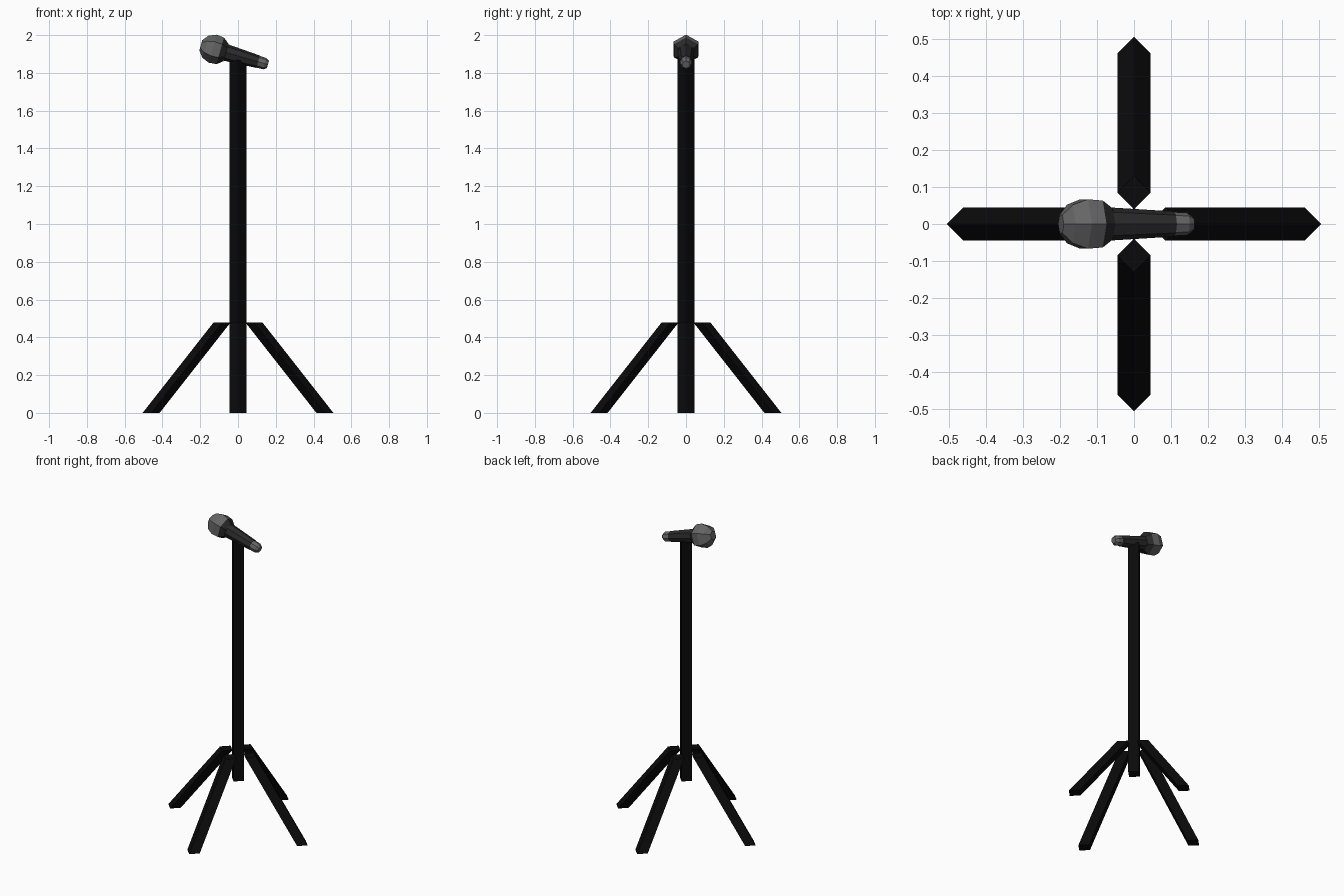
import bpy, bmesh, math
from mathutils import Vector

if "Cube" in bpy.data.objects:
    bpy.data.objects.remove(bpy.data.objects["Cube"])


def material(name, value):
    m = bpy.data.materials.new(name)
    m.diffuse_color = (value, value, value, 1)
    m.use_nodes = True
    m.node_tree.nodes["Principled BSDF"].inputs["Base Color"].default_value = m.diffuse_color
    return m


BLACK = material("stand black", 0.003)
DARK = material("handle dark grey", 0.023)
GREY = material("grille grey", 0.13)


def loft(name, rings, mat):
    """Skin a list of equal-length point rings and cap both ends."""
    bm = bmesh.new()
    loops = [[bm.verts.new(p) for p in ring] for ring in rings]
    n = len(loops[0])
    for a, b in zip(loops, loops[1:]):
        for i in range(n):
            j = (i + 1) % n
            bm.faces.new((a[i], a[j], b[j], b[i]))
    bm.faces.new(loops[0][::-1])
    bm.faces.new(loops[-1])
    bmesh.ops.recalc_face_normals(bm, faces=bm.faces)
    mesh = bpy.data.meshes.new(name)
    bm.to_mesh(mesh)
    bm.free()
    mesh.materials.append(mat)
    obj = bpy.data.objects.new(name, mesh)
    bpy.context.collection.objects.link(obj)
    return obj


def diamond(x, y, z, r=0.045):
    return [(x + r, y, z), (x, y + r, z), (x - r, y, z), (x, y - r, z)]


# Pole, ending above the ground between the legs
loft("pole", [diamond(0, 0, 0.30), diamond(0, 0, 1.868)], BLACK)

# Four splayed legs, cut level at both ends
for name, dx, dy in (("right_leg", 1, 0), ("back_leg", 0, 1),
                     ("left_leg", -1, 0), ("front_leg", 0, -1)):
    loft(name, [diamond(0.46 * dx, 0.46 * dy, 0),
                diamond(0.085 * dx, 0.085 * dy, 0.478)], BLACK)

# Microphone parts, turned around one tilted axis
TILT = math.radians(16)
CENTRE = Vector((-0.127, 0, 1.926))
AXIS = Vector((math.cos(TILT), 0, -math.sin(TILT)))
UP = Vector((math.sin(TILT), 0, math.cos(TILT)))
SIDE = Vector((0, 1, 0))


def turned(name, profile, sides, mat):
    rings = []
    for u, r in profile:
        ring = []
        for i in range(sides):
            a = 2 * math.pi * i / sides
            ring.append(CENTRE + AXIS * u + (UP * math.cos(a) + SIDE * math.sin(a)) * r)
        rings.append(ring)
    return loft(name, rings, mat)


turned("microphone_head", [(-0.073, 0.028), (-0.048, 0.060), (-0.008, 0.077),
                           (0.034, 0.073)], 6, GREY)
turned("microphone_collar", [(0.034, 0.073), (0.066, 0.048)], 6, DARK)
turned("microphone_handle", [(0.060, 0.045), (0.243, 0.034)], 8, DARK)
turned("microphone_end_cap", [(0.243, 0.032), (0.280, 0.031), (0.297, 0.020)], 8, GREY)
